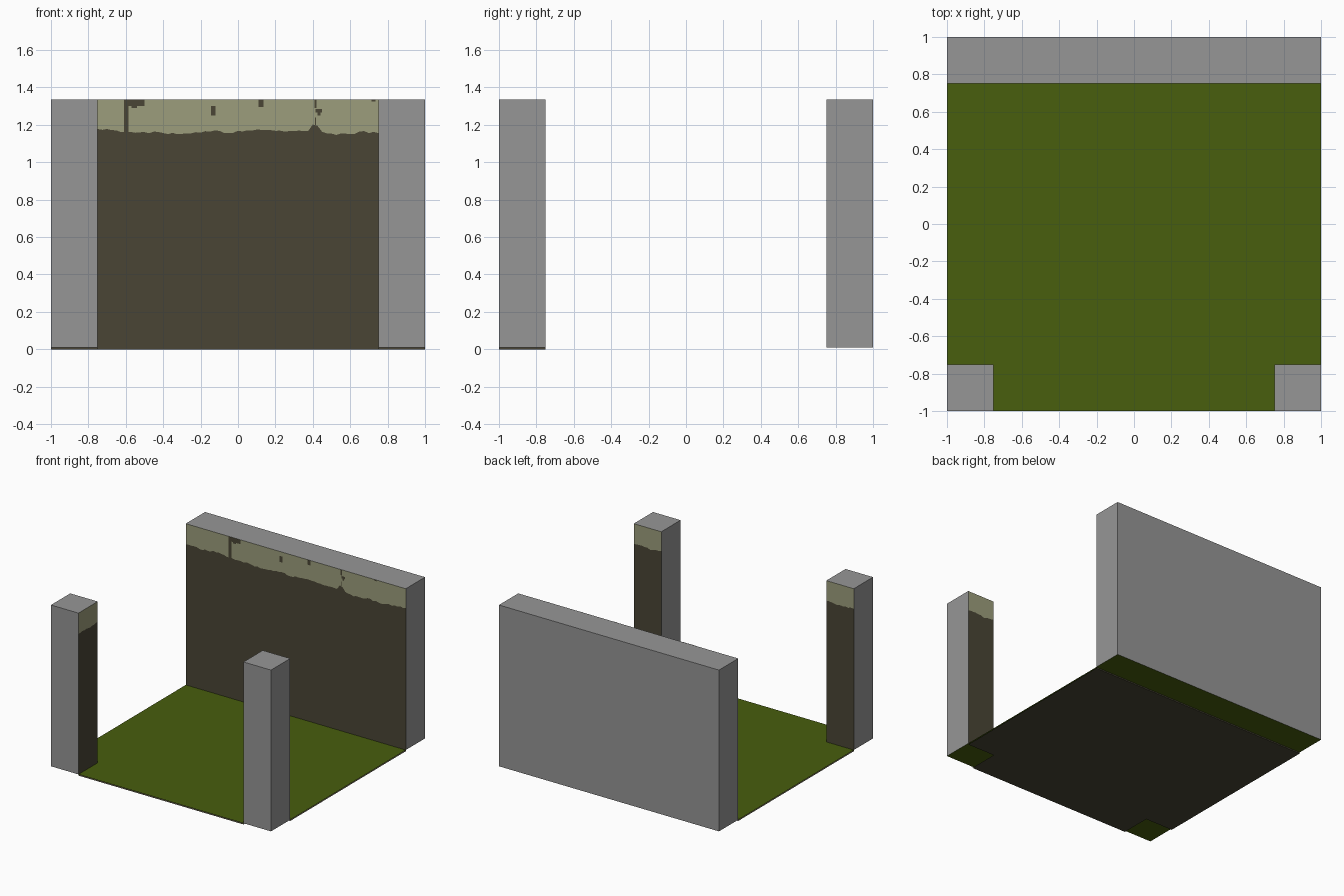
import bpy
import bmesh
import math
import random
from mathutils import Vector

cube = bpy.data.objects.get("Cube")
if cube:
    bpy.data.objects.remove(cube, do_unlink=True)

TOP, GROUND, EDGE = 1.335, 0.01, 0.75


def material(name, rgb):
    mat = bpy.data.materials.new(name)
    mat.use_nodes = True
    mat.diffuse_color = (*rgb, 1)
    mat.node_tree.nodes["Principled BSDF"].inputs["Base Color"].default_value = (*rgb, 1)
    return mat


GRAY = material("plain gray", (0.305, 0.305, 0.305))
GREEN = material("grass green", (0.065, 0.112, 0.004))
BROWN = material("dark brown", (0.067, 0.060, 0.036))
TAN = material("pale plaster", (0.335, 0.340, 0.200))


def finish(name, bm, mats):
    mesh = bpy.data.meshes.new(name)
    bm.to_mesh(mesh)
    bm.free()
    for mat in mats:
        mesh.materials.append(mat)
    obj = bpy.data.objects.new(name, mesh)
    bpy.context.scene.collection.objects.link(obj)


def polygon(name, points, mat):
    bm = bmesh.new()
    bm.faces.new([bm.verts.new(p) for p in points])
    finish(name, bm, [mat])


def shell(name, x0, x1, y0, y1, open_sides):
    """Gray box without its underside and without the sides that carry paint."""
    bm = bmesh.new()
    bmesh.ops.create_cube(bm, size=1)
    bm.normal_update()
    removed = [Vector(d) for d in open_sides + [(0, 0, -1)]]
    bmesh.ops.delete(bm, geom=[f for f in bm.faces if any(f.normal.dot(d) > 0.9 for d in removed)],
                     context="FACES")
    for v in bm.verts:
        v.co = (x1 if v.co.x > 0 else x0, y1 if v.co.y > 0 else y0, TOP if v.co.z > 0 else GROUND)
    finish(name, bm, [GRAY])


def ragged(s, rng):
    """Height of the uneven plaster edge, at a distance along the panel."""
    wave = 0.008 * math.sin(7 * s) + 0.005 * math.sin(23 * s + 1)
    peak = 0.045 * max(0, 1 - abs(s - 1.41) / 0.04)
    return 1.162 + wave + peak + rng.uniform(-0.006, 0.006)


def painted_panel(name, start, along, width, seed):
    """Brown panel with pale plaster above a ragged edge."""
    rng = random.Random(seed)
    start, along = Vector(start), Vector(along)
    count = round(width / 0.025)
    bm = bmesh.new()
    previous = None
    for i in range(count + 1):
        s = width * i / count
        base = start + along * s
        column = [bm.verts.new((base.x, base.y, z)) for z in (0, ragged(s, rng), TOP)]
        if previous:
            for k in range(2):
                face = bm.faces.new((previous[k], column[k], column[k + 1], previous[k + 1]))
                face.material_index = k
        previous = column
    finish(name, bm, [BROWN, TAN])


# Ground: grass sheet above, bare earth below with gaps under wall and posts
polygon("grass", [(-1, -1, GROUND), (1, -1, GROUND), (1, 1, GROUND), (-1, 1, GROUND)], GREEN)
half = [(EDGE, -1), (EDGE, -EDGE), (1, -EDGE), (1, EDGE)]
outline = half + [(-x, y) for x, y in reversed(half)]
polygon("earth_underside", [(x, y, 0) for x, y in reversed(outline)], BROWN)

# Back wall
shell("back_wall", -1, 1, EDGE, 1, [(0, -1, 0)])
painted_panel("back_wall_paint", (-1, EDGE, 0), (1, 0, 0), 2, 3)

# Front posts
shell("left_post", EDGE, 1, -1, -EDGE, [(0, 1, 0)])
shell("right_post", -1, -EDGE, -1, -EDGE, [(0, 1, 0), (1, 0, 0)])
painted_panel("left_post_back_paint", (1, -EDGE, 0), (-1, 0, 0), 0.25, 5)
painted_panel("right_post_back_paint", (-EDGE, -EDGE, 0), (-1, 0, 0), 0.25, 6)
painted_panel("right_post_inner_paint", (-EDGE, -1, 0), (0, 1, 0), 0.25, 7)

# Chipped plaster marks on the wall: left, right, bottom, top
chips = [
    (-0.61, -0.585, 1.15, TOP), (-0.585, -0.5, 1.3, TOP), (-0.57, -0.54, 1.29, 1.3),
    (-0.145, -0.12, 1.25, 1.3), (0.11, 0.135, 1.295, TOP), (0.41, 0.42, 1.29, TOP),
    (0.415, 0.45, 1.265, 1.285), (0.425, 0.44, 1.25, 1.265), (0.411, 0.417, 1.2, 1.24),
    (0.715, 0.735, 1.325, TOP),
]
bm = bmesh.new()
for x0, x1, z0, z1 in chips:
    y = EDGE - 0.002
    bm.faces.new([bm.verts.new(p) for p in ((x0, y, z0), (x1, y, z0), (x1, y, z1), (x0, y, z1))])
finish("wall_chips", bm, [BROWN])
